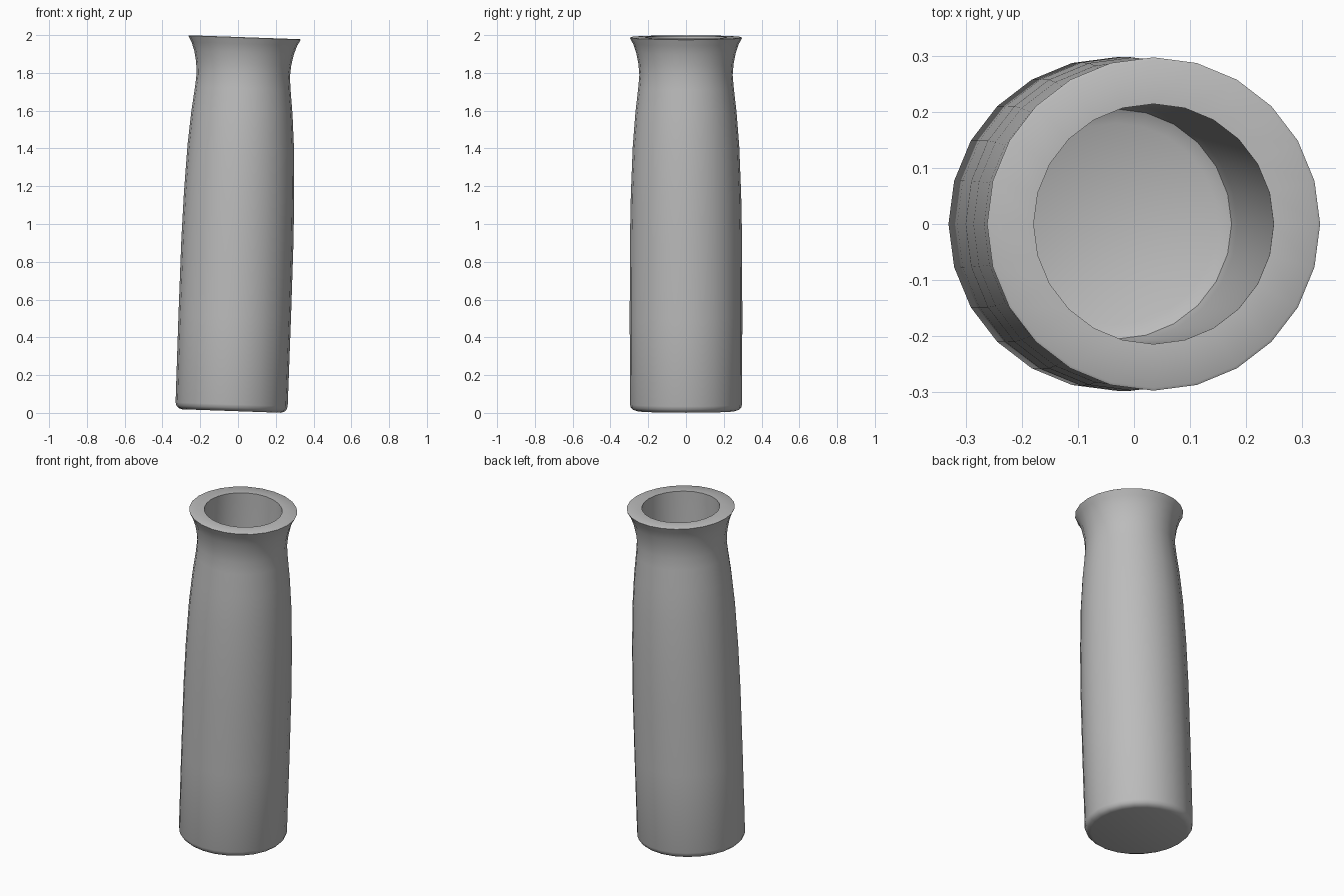
import bpy, bmesh, math

if "Cube" in bpy.data.objects:
    bpy.data.objects.remove(bpy.data.objects["Cube"])

SIDES = 24
LENGTH = 1.98
TILT = math.radians(2.03)

# Matte grey material
grey = bpy.data.materials.new("matte_grey")
grey.use_nodes = True
colour = (0.5, 0.5, 0.5, 1)
grey.diffuse_color = colour
grey.node_tree.nodes["Principled BSDF"].inputs["Base Color"].default_value = colour

# Half section (radius, height): rounded base, swelling body, neck, flared lip, bore
outer = [(0.262, 0), (0.28, 0.006), (0.292, 0.018), (0.297, 0.035), (0.298, 0.5),
         (0.297, 0.9), (0.292, 1.15), (0.282, 1.4), (0.268, 1.58), (0.253, 1.71),
         (0.247, 1.78), (0.252, 1.84), (0.264, 1.9), (0.28, 1.945), (0.295, 1.972),
         (0.297, 1.977), (0.292, LENGTH)]
bore = [(0.214, LENGTH), (0.214, 0.15), (0.205, 0.115), (0.18, 0.1)]

# Spin the section into stacked rings
bm = bmesh.new()
rings = []
for radius, height in outer + bore:
    rings.append([bm.verts.new((radius * math.cos(a), radius * math.sin(a), height))
                  for a in (math.tau * i / SIDES for i in range(SIDES))])
for low, high in zip(rings, rings[1:]):
    for i in range(SIDES):
        j = (i + 1) % SIDES
        bm.faces.new((low[i], low[j], high[j], high[i]))

# Underside and bore floor
bm.faces.new(rings[0][::-1])
bm.faces.new(rings[-1])
bmesh.ops.recalc_face_normals(bm, faces=bm.faces)

mesh = bpy.data.meshes.new("hollow_grip")
bm.to_mesh(mesh)
bm.free()
mesh.materials.append(grey)
grip = bpy.data.objects.new("hollow_grip", mesh)
bpy.context.collection.objects.link(grip)

# Lean the grip slightly toward its left, resting on the ground
grip.rotation_euler.y = TILT
grip.location = (-LENGTH / 2 * math.sin(TILT), 0, 0.01)

bpy.context.view_layer.objects.active = grip
grip.select_set(True)
bpy.ops.object.shade_smooth_by_angle(angle=math.radians(40))
